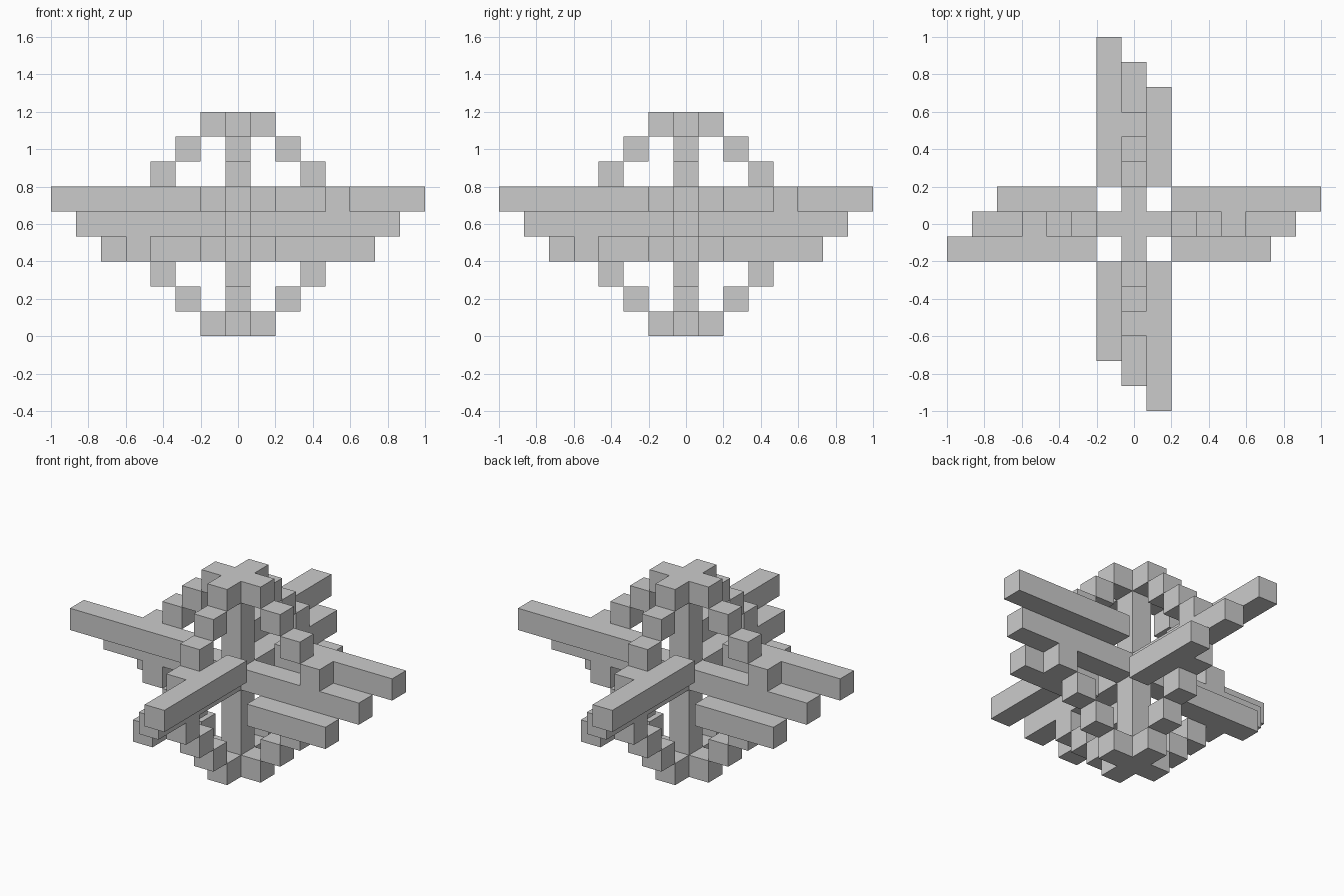
import bpy, bmesh
from mathutils import Vector

if "Cube" in bpy.data.objects:
    bpy.data.objects.remove(bpy.data.objects["Cube"])

U = 2 / 15  # edge length of one cube


def turn(cells, n):
    """Rotate cells by n quarter turns about the vertical axis."""
    for _ in range(n):
        cells = [(-j, i, k) for i, j, k in cells]
    return cells


def build(name, cells):
    """Make one mesh from the exposed sides of grid cells, merging flat areas."""
    cells = set(cells)
    bm = bmesh.new()
    for cell in cells:
        centre = Vector(cell) + Vector((0, 0, 0.5))
        for axis in range(3):
            for s in (-1, 1):
                n = Vector((0, 0, 0))
                n[axis] = s
                if tuple(int(c + d) for c, d in zip(cell, n)) in cells:
                    continue
                corners = []
                for a, b in ((-1, -1), (1, -1), (1, 1), (-1, 1))[::s]:
                    p = n.copy()
                    p[(axis + 1) % 3] = a
                    p[(axis + 2) % 3] = b
                    corners.append(bm.verts.new((centre + p / 2) * U))
                bm.faces.new(corners)
    bmesh.ops.remove_doubles(bm, verts=bm.verts[:], dist=0.001)
    bmesh.ops.dissolve_limit(bm, angle_limit=0.02, verts=bm.verts[:], edges=bm.edges[:])
    mesh = bpy.data.meshes.new(name)
    bm.to_mesh(mesh)
    bm.free()
    obj = bpy.data.objects.new(name, mesh)
    bpy.context.collection.objects.link(obj)
    return obj


# Central column with plus-shaped caps and a plus-shaped hub
core = [(0, 0, k) for k in range(9)]
for k in (0, 4, 8):
    core += [(1, 0, k), (-1, 0, k), (0, 1, k), (0, -1, k)]
build("core_column", core)

# One arm: three stepped beams joined by two link cubes
arm = [(i, 1, 5) for i in range(2, 8)]
arm += [(i, 0, 4) for i in range(2, 7)]
arm += [(i, -1, 3) for i in range(2, 6)]
arm += [(4, 0, 5), (4, 0, 3)]

for n, side in enumerate(("right", "back", "left", "front")):
    build(f"{side}_arm", turn(arm, n))
    # Diagonal cube steps between the arm and the column caps
    for i in (2, 3):
        build(f"{side}_upper_step_{i - 1}", turn([(i, 0, 9 - i)], n))
        build(f"{side}_lower_step_{i - 1}", turn([(i, 0, i - 1)], n))
